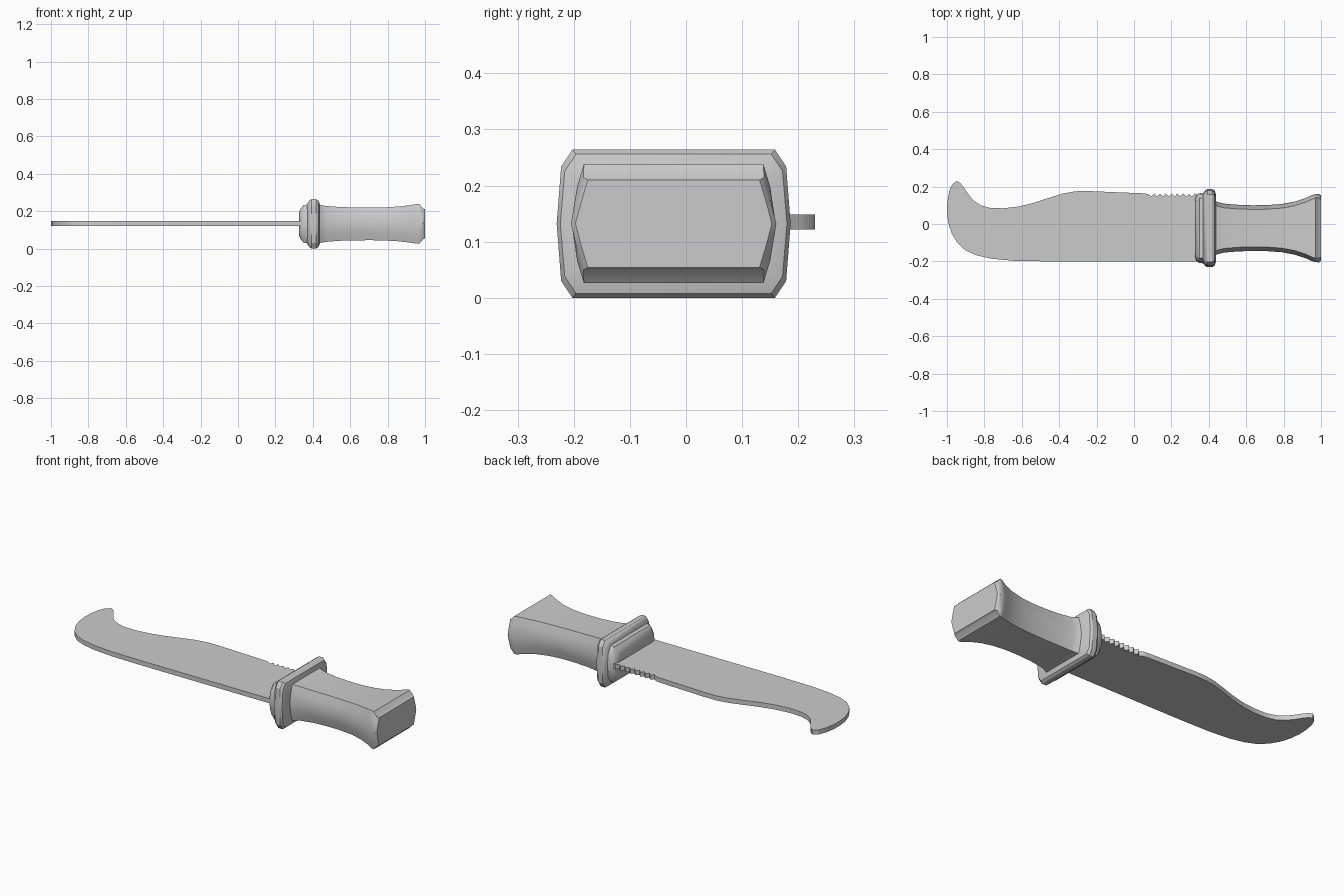
import bpy, bmesh

CY, CZ = -0.022, 0.132   # axis of grip, guard and collar


def finish(name, bm, angle):
    bmesh.ops.recalc_face_normals(bm, faces=bm.faces)
    me = bpy.data.meshes.new(name)
    bm.to_mesh(me)
    bm.free()
    ob = bpy.data.objects.new(name, me)
    bpy.context.collection.objects.link(ob)
    bpy.ops.object.select_all(action='DESELECT')
    bpy.context.view_layer.objects.active = ob
    ob.select_set(True)
    bpy.ops.object.shade_smooth_by_angle(angle=angle)
    return ob


def loft(name, stations, cut_y=0.028, cut_z=0.03, bulge=0.008, angle=0.5):
    """Skin chamfered rectangles; each station is x, half width, half height."""
    bm = bmesh.new()
    rings = []
    for x, w, h in stations:
        quarter = [(w, 0), (w - bulge, h - cut_z), (w - cut_y, h)]
        upper = quarter + [(-y, z) for y, z in reversed(quarter)]
        lower = [(-y, -z) for y, z in upper[1:-1]]
        rings.append([bm.verts.new((x, CY + y, CZ + z)) for y, z in upper + lower])
    n = len(rings[0])
    for a, b in zip(rings, rings[1:]):
        for i in range(n):
            j = (i + 1) % n
            bm.faces.new((a[i], a[j], b[j], b[i]))
    bm.faces.new(rings[0])
    bm.faces.new(rings[-1])
    return finish(name, bm, angle)


# Blade: clip-point outline with a saw-toothed stretch of spine
tip_and_edge = [(-0.948, 0.23), (-0.972, 0.212), (-0.988, 0.175), (-0.998, 0.12),
                (-1.0, 0.07), (-0.994, 0.01), (-0.975, -0.05), (-0.945, -0.1),
                (-0.9, -0.142), (-0.84, -0.168), (-0.76, -0.186), (-0.64, -0.197),
                (-0.45, -0.2), (0.37, -0.2)]
teeth = [(0.345, 0.155)]
for i in range(8):
    x = 0.325 - i * 0.031
    teeth += [(x, 0.163), (x - 0.015, 0.147)]
spine = [(0.075, 0.16), (0.05, 0.164), (-0.1, 0.17), (-0.24, 0.176), (-0.31, 0.175),
         (-0.38, 0.163), (-0.46, 0.138), (-0.54, 0.112), (-0.62, 0.093), (-0.7, 0.084),
         (-0.77, 0.086), (-0.82, 0.1), (-0.86, 0.127), (-0.89, 0.165),
         (-0.915, 0.203), (-0.932, 0.222)]
outline = tip_and_edge + [(0.37, 0.155)] + teeth + spine

bm = bmesh.new()
for side in (1, -1):
    face = bm.faces.new([bm.verts.new((x, y, 0.135 + side * 0.005)) for x, y in outline])
    bmesh.ops.inset_region(bm, faces=[face], thickness=0.009, use_even_offset=True)
    for v in face.verts:
        v.co.z = 0.135 + side * 0.013
rims = [e for e in bm.edges if e.is_boundary]
bmesh.ops.bridge_loops(bm, edges=rims)
finish("blade", bm, 0.5)

# Collar between blade and guard
loft("collar", [(0.326, 0.158, 0.06), (0.334, 0.178, 0.08), (0.35, 0.187, 0.1),
                (0.38, 0.189, 0.105)])

# Cross guard with softened rim
loft("guard", [(0.37, 0.186, 0.107), (0.38, 0.202, 0.124), (0.392, 0.2085, 0.132),
               (0.418, 0.2085, 0.132), (0.43, 0.202, 0.124), (0.438, 0.18, 0.105)])

# Waisted grip flaring to the pommel
loft("handle", [(0.43, 0.15, 0.104), (0.445, 0.14, 0.1), (0.48, 0.131, 0.095),
                (0.55, 0.125, 0.09), (0.63, 0.122, 0.088), (0.71, 0.123, 0.087),
                (0.79, 0.129, 0.089), (0.86, 0.142, 0.093), (0.92, 0.162, 0.1),
                (0.955, 0.178, 0.106), (0.97, 0.182, 0.106), (0.99, 0.183, 0.082),
                (1.0, 0.175, 0.078)],
     cut_y=0.022, cut_z=0.04, bulge=0.01)
